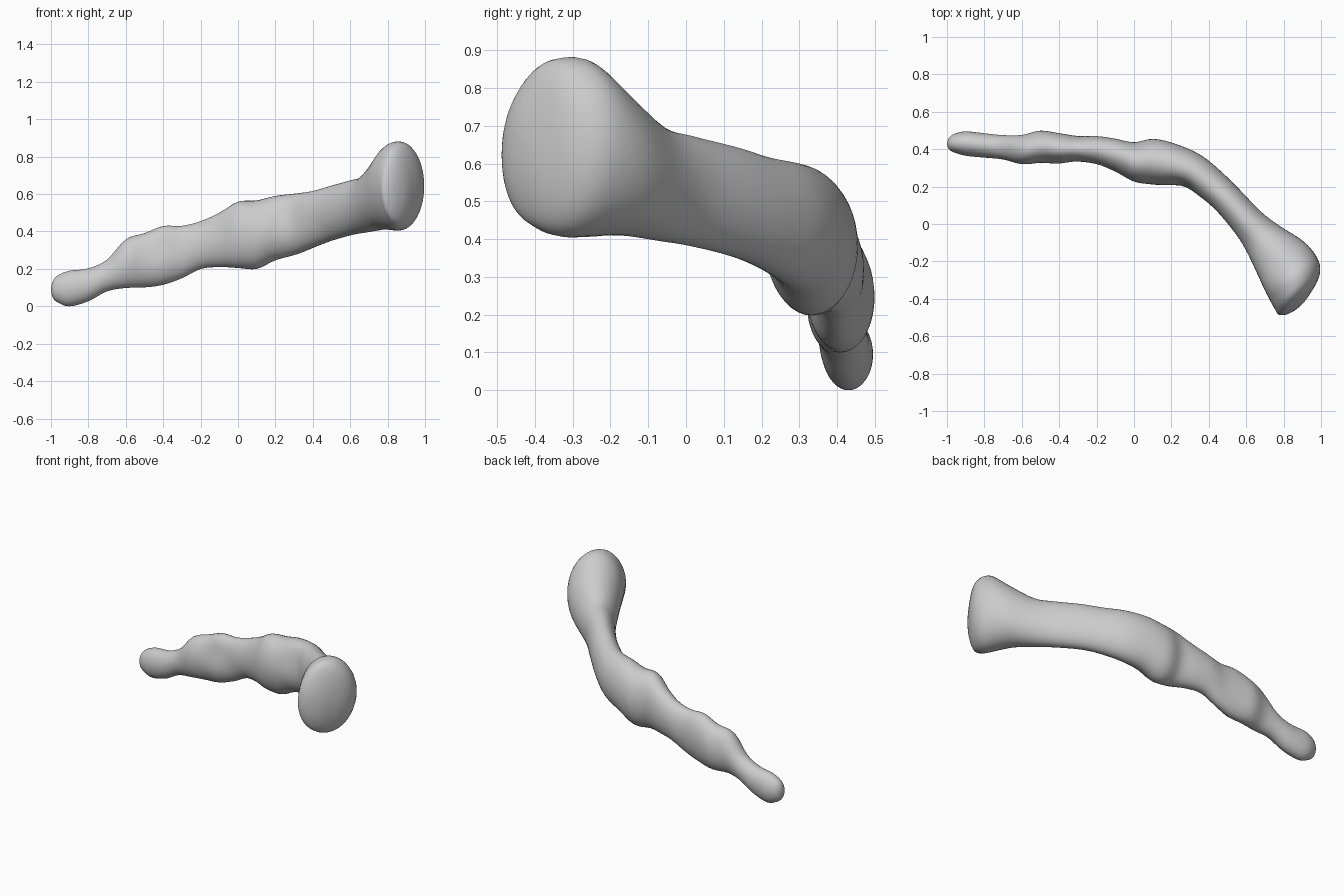
import bpy, bmesh, math
from mathutils import Vector

cube = bpy.data.objects.get("Cube")
if cube:
    bpy.data.objects.remove(cube)

# One matte grey for the whole bone
bone_grey = bpy.data.materials.new("bone grey")
bone_grey.use_nodes = True
colour = (0.6, 0.6, 0.6, 1)
bone_grey.diffuse_color = colour
bone_grey.node_tree.nodes["Principled BSDF"].inputs["Base Color"].default_value = colour

# Cross-sections from thin tip to flared head: x, y, z centre, half width, half height
STATIONS = [
    (-1, .43, .09, 0, 0), (-.99, .43, .09, .03, .045), (-.96, .432, .093, .05, .074),
    (-.9, .43, .095, .065, .095), (-.8, .42, .115, .065, .088), (-.7, .41, .165, .065, .085),
    (-.6, .398, .228, .078, .13), (-.5, .412, .246, .087, .145), (-.4, .4, .272, .085, .157),
    (-.3, .4, .29, .07, .14), (-.2, .395, .327, .075, .128), (-.1, .368, .355, .088, .145),
    (0, .332, .382, .105, .177), (.1, .333, .383, .122, .183), (.2, .315, .418, .115, .172),
    (.31, .28, .44, .1, .163), (.41, .21, .468, .09, .15), (.5, .13, .498, .085, .146),
    (.605, .015, .527, .09, .146), (.685, -.07, .547, .11, .152), (.78, -.175, .6, .15, .19),
    (.835, -.26, .638, .165, .232), (.863, -.325, .643, .16, .237), (.868, -.38, .64, .137, .216),
    (.858, -.43, .625, .1, .16), (.86, -.455, .62, .05, .08), (.86, -.462, .62, 0, 0),
]
SIDES, STEPS = 40, 4


def blend(a, b, c, d, t):
    """Smooth curve from b to c, guided by the neighbours a and d."""
    return b + (c - a) * t / 2 + (2 * a - 5 * b + 4 * c - d) * t**2 / 2 \
        + (3 * (b - c) + d - a) * t**3 / 2


def smooth_stations(points):
    last = len(points) - 1
    for i in range(last):
        near = [points[min(max(j, 0), last)] for j in range(i - 1, i + 3)]
        for s in range(STEPS):
            yield [blend(*values, s / STEPS) for values in zip(*near)]
    yield points[last]


def yaw(x):
    """The sections swing round where the shaft bends forward."""
    t = min(max((x - .05) / .5, 0), 1)
    return -math.radians(56) * t * t * (3 - 2 * t)


# Shallow hollows pressed into the shaft: centre, radius, depth
HOLLOWS = [(Vector((-.4, .32, .33)), .09, .018), (Vector((.24, .2, .5)), .1, .018)]

bm = bmesh.new()
rings = []
for x, y, z, width, height in smooth_stations(STATIONS):
    turn = yaw(x)
    across = Vector((-math.sin(turn), math.cos(turn), 0))
    ring = []
    for k in range(SIDES):
        angle = math.tau * k / SIDES
        out = across * max(width, 0) * math.cos(angle)
        point = Vector((x, y, z)) + out + Vector((0, 0, max(height, 0) * math.sin(angle)))
        for centre, radius, depth in HOLLOWS:
            point += across * depth * math.exp(-((point - centre).length / radius) ** 2)
        ring.append(bm.verts.new(point))
    rings.append(ring)
for lower, upper in zip(rings, rings[1:]):
    for k in range(SIDES):
        n = (k + 1) % SIDES
        bm.faces.new((lower[k], lower[n], upper[n], upper[k]))

# Close both ends to a point
bmesh.ops.remove_doubles(bm, verts=bm.verts, dist=.0005)
bmesh.ops.recalc_face_normals(bm, faces=bm.faces)
for face in bm.faces:
    face.smooth = True

mesh = bpy.data.meshes.new("bone")
bm.to_mesh(mesh)
bm.free()
mesh.materials.append(bone_grey)
bone = bpy.data.objects.new("bone", mesh)
bpy.context.collection.objects.link(bone)
